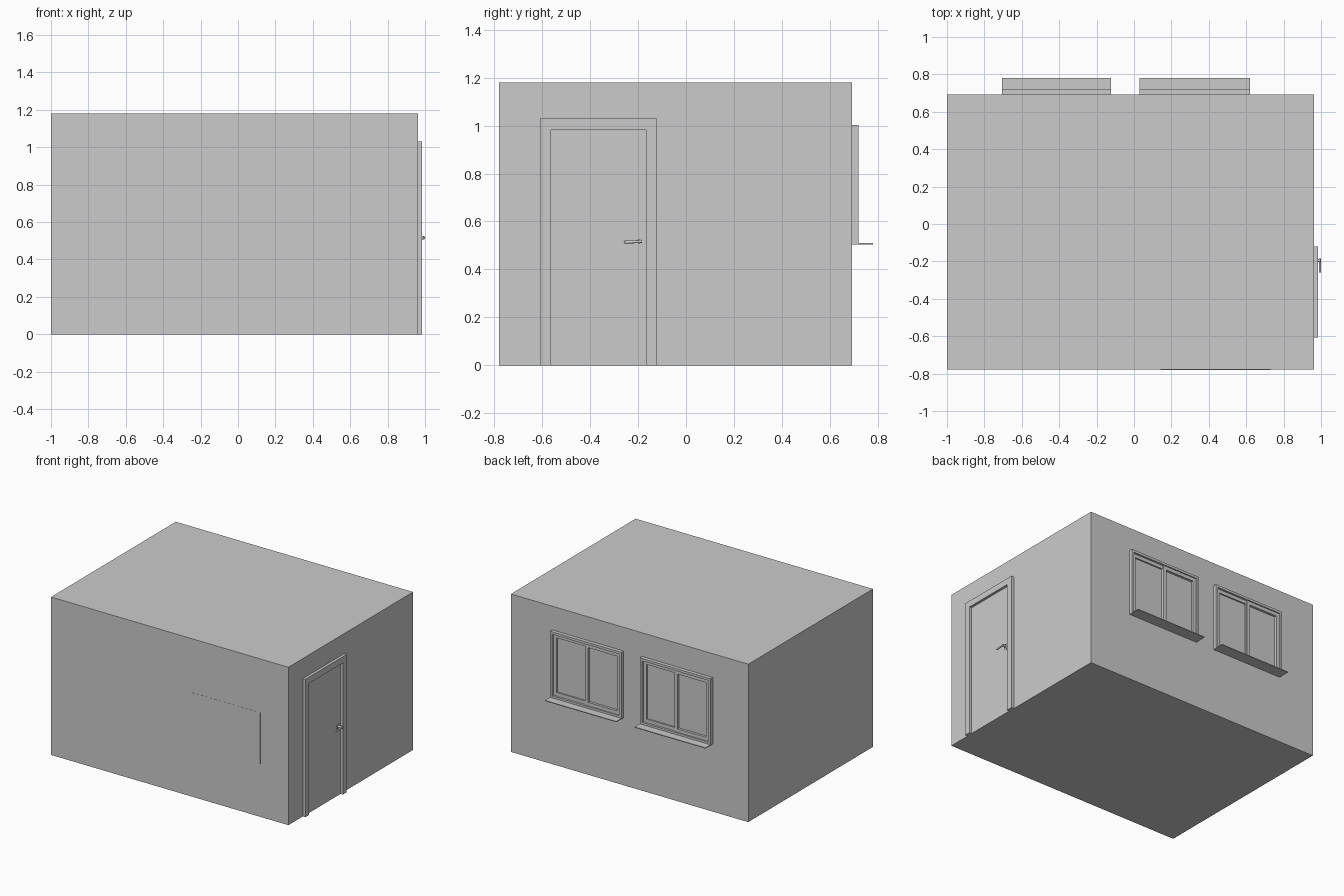
import bpy, math

if "Cube" in bpy.data.objects:
    bpy.data.objects.remove(bpy.data.objects["Cube"])

grey = bpy.data.materials.new("plain_grey")
grey.diffuse_color = (0.6, 0.6, 0.6, 1)
grey.use_nodes = True
grey.node_tree.nodes["Principled BSDF"].inputs["Base Color"].default_value = grey.diffuse_color


def finish(o, name):
    o.name = name
    o.data.materials.append(grey)
    return o


def box(name, x0, x1, y0, y1, z0, z1):
    bpy.ops.mesh.primitive_cube_add(size=1, location=((x0 + x1) / 2, (y0 + y1) / 2, (z0 + z1) / 2))
    o = bpy.context.object
    o.scale = (x1 - x0, y1 - y0, z1 - z0)
    bpy.ops.object.transform_apply(location=False, rotation=False, scale=True)
    return finish(o, name)


def rod(name, loc, r, depth, rot):
    bpy.ops.mesh.primitive_cylinder_add(vertices=24, radius=r, depth=depth, location=loc, rotation=rot)
    o = finish(bpy.context.object, name)
    bpy.ops.object.shade_smooth_by_angle()
    return o


def frame(name, x0, x1, z0, z1, y0, y1, w):
    # four bars around an opening on the back wall
    box(name + "_side_a", x0, x0 + w, y0, y1, z0, z1)
    box(name + "_side_b", x1 - w, x1, y0, y1, z0, z1)
    box(name + "_bottom", x0 + w, x1 - w, y0, y1, z0, z0 + w)
    box(name + "_top", x0 + w, x1 - w, y0, y1, z1 - w, z1)


WX, WY0, WY1, H = 0.962, -0.779, 0.693, 1.18

# room body and the thin board on the front wall
box("room", -1, WX, WY0, WY1, 0, H)
box("wall_board", 0.143, 0.73, -0.78, WY0 + 0.001, 0.397, 0.778)

# door casing, with the door leaf flush to the wall
box("door_casing_front", WX - 0.002, 0.983, -0.608, -0.563, 0, 1.03)
box("door_casing_back", WX - 0.002, 0.983, -0.167, -0.12, 0, 1.03)
box("door_casing_top", WX - 0.002, 0.983, -0.563, -0.167, 0.983, 1.03)
box("door_leaf", WX - 0.002, WX + 0.002, -0.563, -0.167, 0, 0.983)

# door handle: round plate, neck and lever
side = (0, math.pi / 2, 0)
rod("handle_plate", (0.966, -0.195, 0.516), 0.021, 0.008, side)
rod("handle_neck", (0.98, -0.195, 0.516), 0.009, 0.032, side)
lever = rod("handle_lever", (0.994, -0.222, 0.515), 0.006, 0.075, (math.pi / 2 + 0.04, 0, 0))

# two sliding windows with sills on the back wall
for i, (x0, x1) in enumerate([(-0.707, -0.122), (0.03, 0.62)]):
    n = f"window_{i + 1}"
    y0 = WY1 - 0.002
    mid = (x0 + x1) / 2
    frame(n + "_frame", x0, x1, 0.507, 1.003, y0, 0.72, 0.018)
    frame(n + "_outer_sash", x0 + 0.018, mid + 0.012, 0.525, 0.985, y0, 0.711, 0.026)
    frame(n + "_inner_sash", mid - 0.012, x1 - 0.018, 0.525, 0.985, y0, 0.704, 0.026)
    box(n + "_sill", x0, x1, y0, 0.78, 0.504, 0.51)
